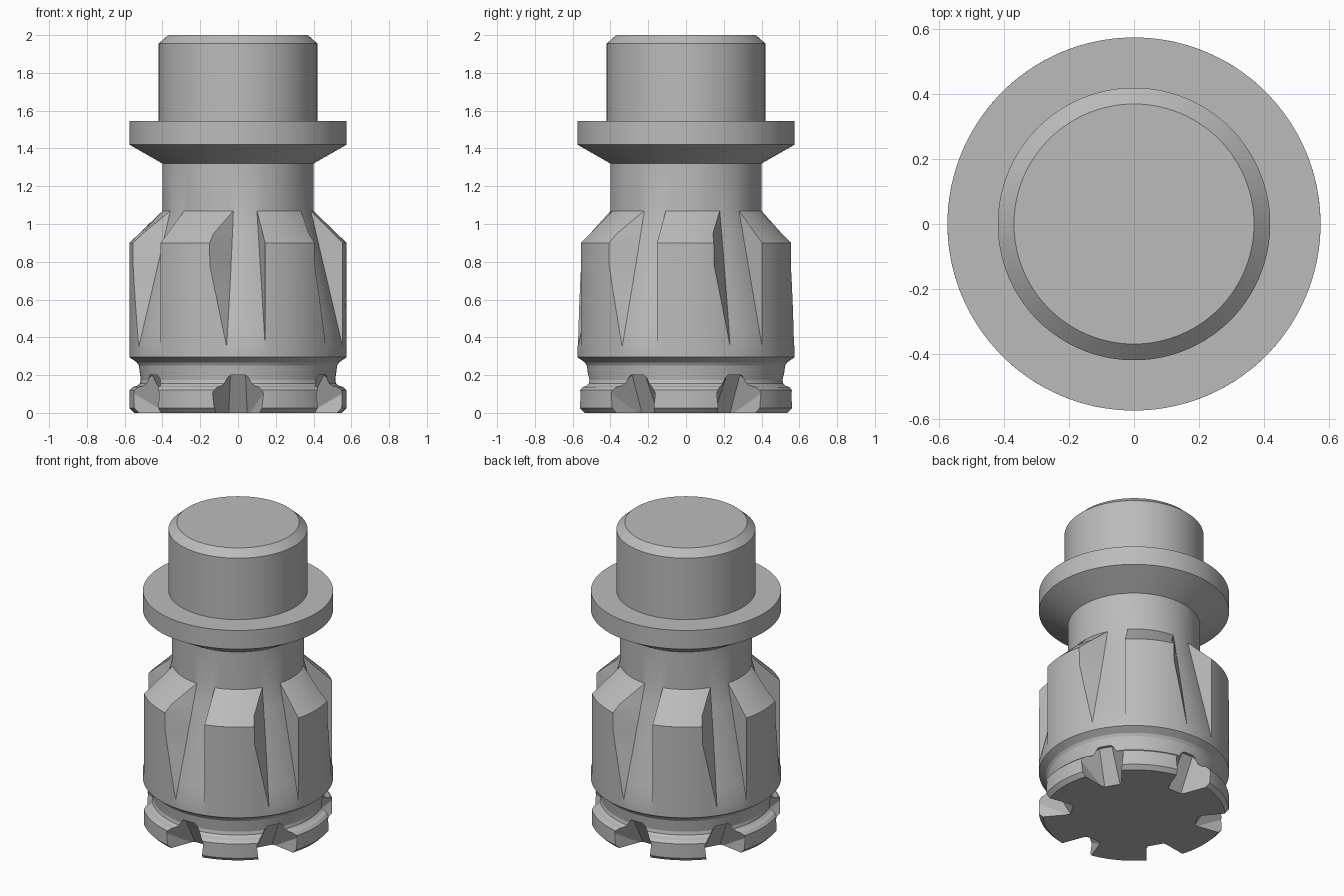
import bpy, bmesh
from math import cos, sin, radians

cube = bpy.data.objects.get("Cube")
if cube:
    bpy.data.objects.remove(cube)

steel = bpy.data.materials.new("grey_steel")
steel.use_nodes = True
grey = (0.5, 0.5, 0.5, 1)
steel.diffuse_color = grey
bsdf = steel.node_tree.nodes["Principled BSDF"]
bsdf.inputs["Base Color"].default_value = grey
bsdf.inputs["Roughness"].default_value = 0.6

SECTORS = 6
LEFT = -15.5      # straight flank of every rib, in degrees
FLUTE_BOTTOM, FLUTE_TOP = 0.35, 1.07
R_BODY, R_NECK = 0.575, 0.4


def lerp(a, b, t):
    return a + (b - a) * t


def ring(bm, z, rib_r, floor_r=None, right=24, inner=None):
    """One closed ring: six ribs at rib_r with flute floors at floor_r between."""
    floor_r = rib_r if floor_r is None else floor_r
    inner = right if inner is None else inner
    verts = []
    for s in range(SECTORS):
        rib = [(rib_r, lerp(LEFT, right, i / 12)) for i in range(13)]
        floor = [(floor_r, lerp(inner, 60 + LEFT, i / 8)) for i in range(9)]
        for r, a in rib + floor:
            a = radians(a + 60 * s)
            verts.append(bm.verts.new((r * cos(a), r * sin(a), z)))
    return verts


def fluted_ring(bm, z, rib_r, right):
    t = (z - FLUTE_BOTTOM) / (FLUTE_TOP - FLUTE_BOTTOM)
    return ring(bm, z, rib_r, lerp(R_BODY, R_NECK, t), right, lerp(24, 26.5, t))


def finish(bm, name):
    bmesh.ops.remove_doubles(bm, verts=bm.verts, dist=1e-5)
    bmesh.ops.recalc_face_normals(bm, faces=bm.faces)
    mesh = bpy.data.meshes.new(name)
    bm.to_mesh(mesh)
    bm.free()
    mesh.materials.append(steel)
    obj = bpy.data.objects.new(name, mesh)
    bpy.context.collection.objects.link(obj)
    return obj


# Turned body with toothed foot, fluted barrel, collar and shank
bm = bmesh.new()
rings = []
# foot, undercut and lower edge of the barrel
for r, z in [(.55, 0), (.575, .025), (.575, .12), (.558, .137), (.535, .143),
             (.52, .155), (.515, .175), (.525, .25), (.535, .267), (.575, .295)]:
    rings.append(ring(bm, z, r))
# flutes: the slanted flank opens upwards, then the ribs are chamfered
for i in range(5):
    t = i / 4
    rings.append(fluted_ring(bm, lerp(FLUTE_BOTTOM, .78, t), R_BODY, lerp(24, 15, t)))
rings.append(fluted_ring(bm, .9, R_BODY, 14.8))
rings.append(fluted_ring(bm, .95, .523, 15.8))
rings.append(fluted_ring(bm, FLUTE_TOP, R_NECK, 26.5))
# neck, collar and shank
for r, z in [(.4, 1.32), (.575, 1.42), (.575, 1.545), (.42, 1.545), (.42, 1.955), (.37, 2)]:
    rings.append(ring(bm, z, r))
for low, high in zip(rings, rings[1:]):
    for i in range(len(low)):
        j = (i + 1) % len(low)
        bm.faces.new((low[i], low[j], high[j], high[i]))
bm.faces.new(rings[0][::-1])
bm.faces.new(rings[-1])
body = finish(bm, "cutter_body")

# Notches between the foot teeth
bm = bmesh.new()
for s in range(SECTORS):
    a = radians(30 + 60 * s)
    points = []
    for r, half, z in [(.37, .05, -.02), (.5, .04, .2), (.57, .125, -.02),
                       (.57, .14, .11), (.75, .14, -.02), (.75, .14, .11), (.75, .04, .2)]:
        for t in (-half, half):
            points.append(bm.verts.new((r * cos(a) - t * sin(a), r * sin(a) + t * cos(a), z)))
    hull = bmesh.ops.convex_hull(bm, input=points)
    spare = [v for v in points if v.is_valid and not v.link_faces]
    bmesh.ops.delete(bm, geom=spare, context='VERTS')
notches = finish(bm, "foot_notches")
notches.hide_render = True

cut = body.modifiers.new("notches", 'BOOLEAN')
cut.operation = 'DIFFERENCE'
cut.solver = 'EXACT'
cut.object = notches
bpy.ops.object.select_all(action='DESELECT')
bpy.context.view_layer.objects.active = body
body.select_set(True)
bpy.ops.object.modifier_apply(modifier=cut.name)
bpy.data.objects.remove(notches)
bpy.ops.object.shade_smooth_by_angle(angle=radians(20))
